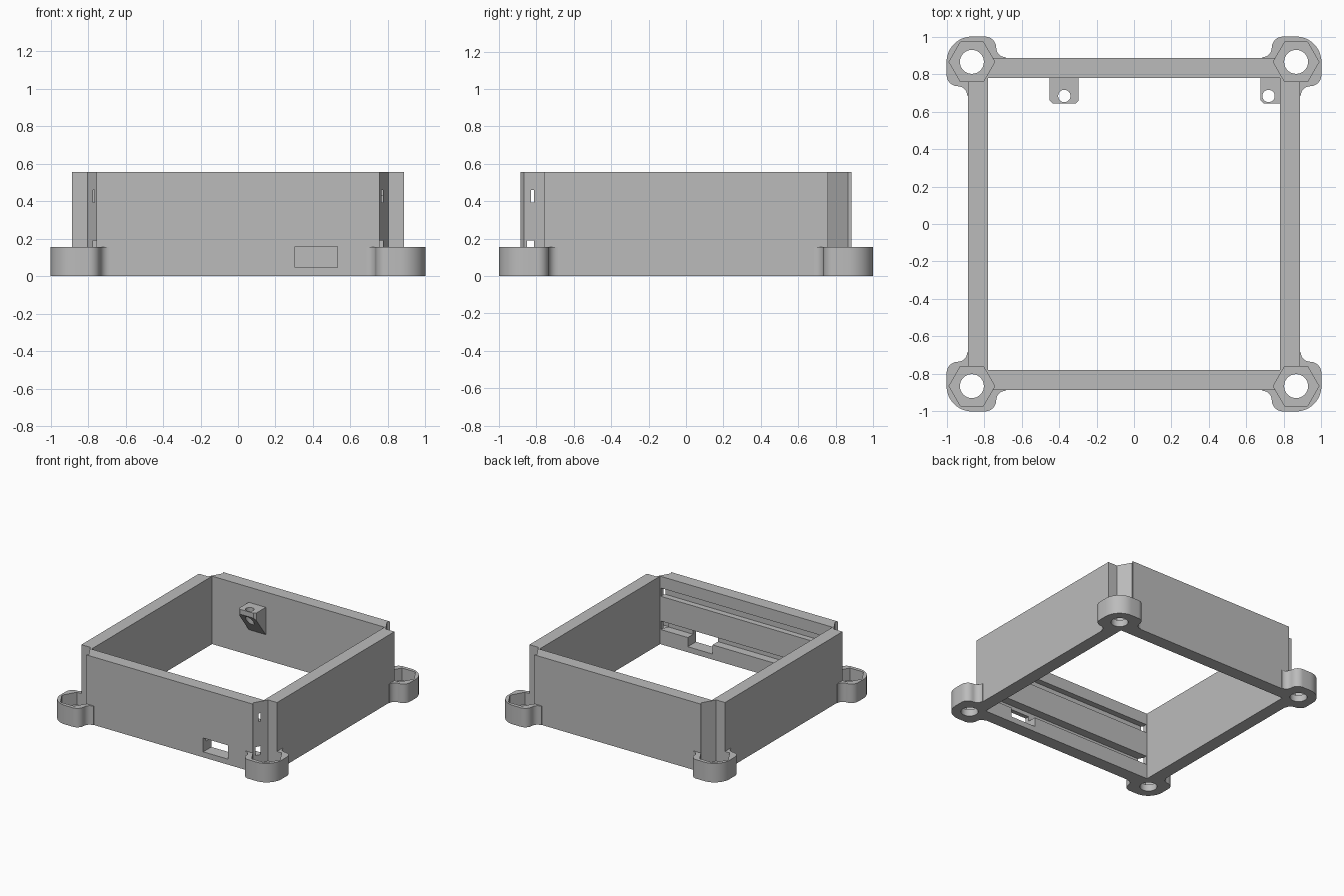
import bpy, bmesh
from math import sin, cos, pi, radians

cube = bpy.data.objects.get("Cube")
if cube:
    bpy.data.objects.remove(cube, do_unlink=True)

grey = bpy.data.materials.new("plain grey")
grey.use_nodes = True
COLOUR = (0.5, 0.5, 0.5, 1)
grey.diffuse_color = COLOUR
grey.node_tree.nodes["Principled BSDF"].inputs["Base Color"].default_value = COLOUR

SIDES = [(sx, sy) for sx in (-1, 1) for sy in (-1, 1)]
BOLT = 0.865      # bolt centre distance on both axes
OUTER, INNER = 0.885, 0.78
HEIGHT, LUG = 0.555, 0.155


def prism(name, points, low, high, along_x=False, bevel_x=()):
    """Extrude a flat outline upwards, or a y-z outline along x."""
    def place(p, h):
        return (h, *p) if along_x else (*p, h)
    bm = bmesh.new()
    bottom = [bm.verts.new(place(p, low)) for p in points]
    top = [bm.verts.new(place(p, high)) for p in points]
    bm.faces.new(bottom)
    bm.faces.new(top)
    for i in range(len(points)):
        j = (i + 1) % len(points)
        bm.faces.new((bottom[i], bottom[j], top[j], top[i]))
    # Chamfer the upright front edges at the given x positions
    front = min(v.co.y for v in bm.verts)
    edges = [e for e in bm.edges
             if all(v.co.y < front + 0.001 and v.co.x in bevel_x for v in e.verts)] if bevel_x else []
    if edges:
        bmesh.ops.bevel(bm, geom=edges, offset=0.022, segments=1, affect='EDGES')
    bmesh.ops.recalc_face_normals(bm, faces=bm.faces)
    mesh = bpy.data.meshes.new(name)
    bm.to_mesh(mesh)
    bm.free()
    mesh.materials.append(grey)
    obj = bpy.data.objects.new(name, mesh)
    bpy.context.collection.objects.link(obj)
    return obj


def rect(x0, x1, y0, y1):
    return [(x0, y0), (x1, y0), (x1, y1), (x0, y1)]


def arc(cx, cy, r, start, end, steps):
    angles = [radians(start + (end - start) * i / steps) for i in range(steps + 1)]
    return [(cx + r * cos(a), cy + r * sin(a)) for a in angles]


def ngon(cx, cy, r, n):
    return [(cx + r * cos(2 * pi * i / n), cy + r * sin(2 * pi * i / n)) for i in range(n)]


def combine(target, other, operation):
    mod = target.modifiers.new(operation.lower(), 'BOOLEAN')
    mod.operation, mod.solver, mod.object = operation, 'EXACT', other
    bpy.context.view_layer.objects.active = target
    bpy.ops.object.modifier_apply(modifier=mod.name)
    bpy.data.objects.remove(other, do_unlink=True)


def smooth(obj):
    bpy.ops.object.select_all(action='DESELECT')
    obj.select_set(True)
    bpy.context.view_layer.objects.active = obj
    bpy.ops.object.shade_smooth_by_angle(angle=radians(30))


# Outer block of the frame
frame = prism("frame", rect(-OUTER, OUTER, -OUTER, OUTER), 0, HEIGHT)

# Rounded corner lugs, half an outline mirrored over the diagonal
half = (arc(BOLT, BOLT, 0.135, 45, 90, 8)
        + arc(0.795, 0.94, 0.06, 90, 180, 8)
        + arc(0.685, 0.94, 0.05, 0, -90, 8)
        + [(0.685, 0.83), (0.81, 0.81)])
outline = half + [(y, x) for x, y in half[-2:0:-1]]
for sx, sy in SIDES:
    lug = prism("lug", [(x * sx, y * sy) for x, y in outline], 0, LUG)
    combine(frame, lug, 'UNION')

# Central opening
combine(frame, prism("opening", rect(-INNER, INNER, -INNER, INNER), -0.1, 1), 'DIFFERENCE')

# Nut pockets running up through the wall corners, and bolt holes
for sx, sy in SIDES:
    combine(frame, prism("nut_pocket", ngon(BOLT * sx, BOLT * sy, 0.122, 6), 0.055, 1), 'DIFFERENCE')
    combine(frame, prism("bolt_hole", ngon(BOLT * sx, BOLT * sy, 0.064, 32), -0.1, 0.2), 'DIFFERENCE')

# Two long grooves inside the front wall, and the port window
for depth, low, high in ((-0.85, 0.12, 0.19), (-0.828, 0.392, 0.46)):
    combine(frame, prism("groove", rect(-0.773, 0.773, depth, -0.7), low, high), 'DIFFERENCE')
combine(frame, prism("window", rect(0.305, 0.53, -1, -0.7), 0.045, 0.158), 'DIFFERENCE')
smooth(frame)

# Wedge-shaped screw brackets on the back wall
wedge = [(0.785, 0.43), (0.643, 0.43), (0.643, 0.39), (0.785, 0.2)]
for name, x0, x1, hole in (("middle_bracket", -0.45, -0.295, -0.372),
                           ("left_bracket", 0.675, 0.783, 0.718)):
    bracket = prism(name, wedge, x0, x1, along_x=True)
    # Clip the front corners
    for x, s in ((x0, 1), (x1, -1)):
        if x < INNER:
            clip = [(x - s * 0.02, 0.62), (x + s * 0.04, 0.62), (x - s * 0.02, 0.68)]
            combine(bracket, prism("clip", clip, 0, 1), 'DIFFERENCE')
    combine(bracket, prism("screw_hole", ngon(hole, 0.683, 0.033, 24), 0, 1), 'DIFFERENCE')
    smooth(bracket)
